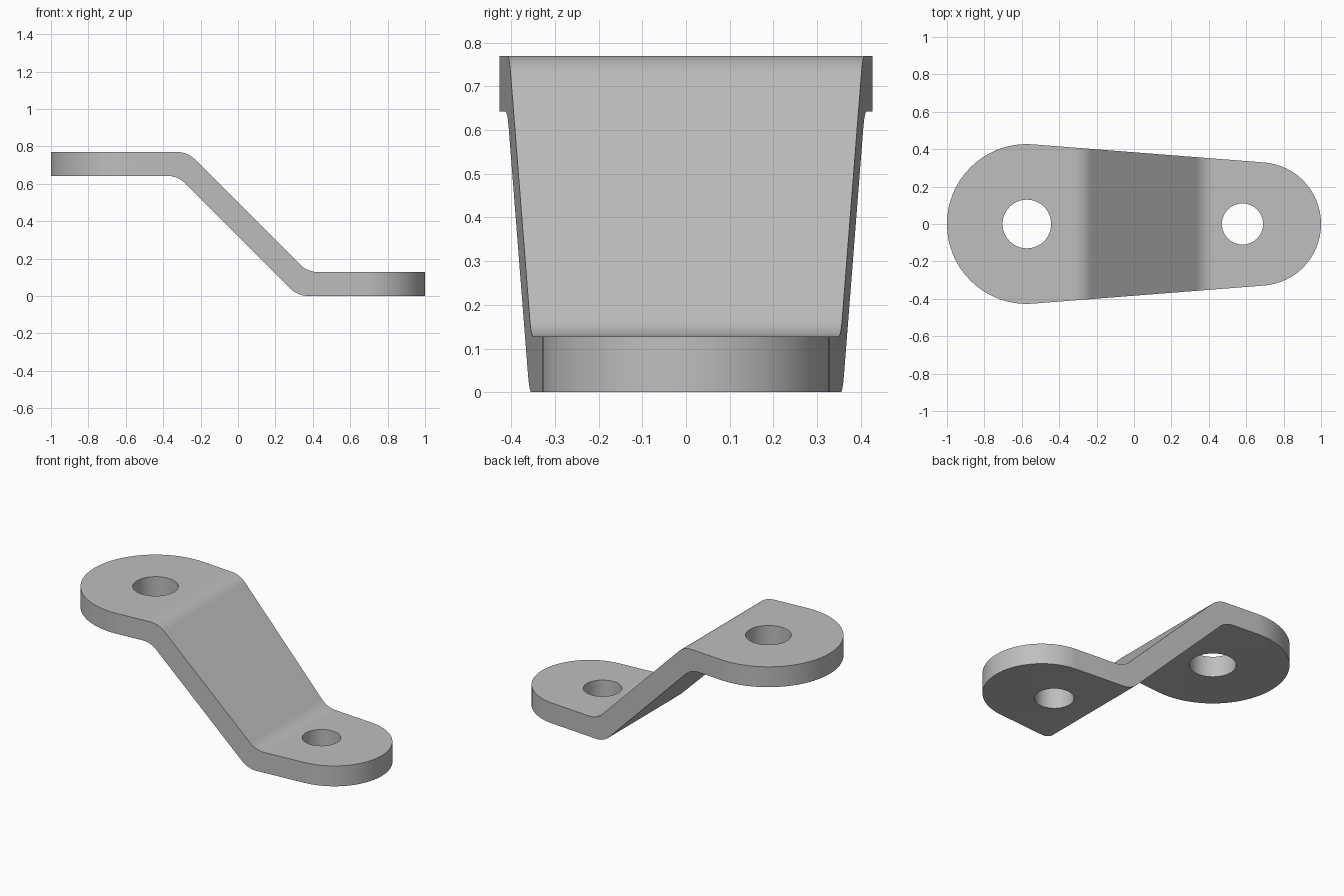
import bpy
import bmesh
from math import asin, cos, pi, radians, sin
from mathutils import Vector

cube = bpy.data.objects.get("Cube")
if cube:
    bpy.data.objects.remove(cube)

steel = bpy.data.materials.new("plain_grey")
steel.use_nodes = True
grey = (0.52, 0.52, 0.52, 1)
steel.diffuse_color = grey
steel.node_tree.nodes["Principled BSDF"].inputs["Base Color"].default_value = grey


def prism(name, points, direction):
    """Closed outline swept along a direction."""
    bm = bmesh.new()
    face = bm.faces.new([bm.verts.new(p) for p in points])
    swept = bmesh.ops.extrude_face_region(bm, geom=[face])
    moved = [v for v in swept["geom"] if isinstance(v, bmesh.types.BMVert)]
    bmesh.ops.translate(bm, verts=moved, vec=direction)
    bmesh.ops.recalc_face_normals(bm, faces=bm.faces)
    mesh = bpy.data.meshes.new(name)
    bm.to_mesh(mesh)
    bm.free()
    mesh.materials.append(steel)
    obj = bpy.data.objects.new(name, mesh)
    bpy.context.collection.objects.link(obj)
    return obj


def arc(cx, r, start, end, steps):
    angles = [start + (end - start) * i / steps for i in range(steps + 1)]
    return [(cx + r * cos(a), r * sin(a), -0.5) for a in angles]


def bend(corner, before, after, reach=0.055, steps=8):
    """Rounded corner between two neighbouring profile points."""
    c = Vector(corner)
    a = c + (Vector(before) - c).normalized() * reach
    b = c + (Vector(after) - c).normalized() * reach
    # circle tangent to both legs
    mid = (a + b) / 2
    centre = c + (mid - c) * (reach ** 2 / ((mid - c).length * (mid - c).length)) \
        if (mid - c).length > 0 else c
    radius = (a - centre).length
    return [centre + ((a.lerp(b, i / steps)) - centre).normalized() * radius
            for i in range(steps + 1)]


# Side profile of the bent strip
T = 0.128
TOP = 0.77
corners = [(-1.2, TOP), (0.5 - TOP, TOP), (0.5 - T, T), (1.2, T),
           (1.2, 0), (0.32, 0), (0.32 - TOP + T, TOP - T), (-1.2, TOP - T)]
profile = []
for i, c in enumerate(corners):
    if i in (1, 2, 5, 6):
        profile += bend(c, corners[i - 1], corners[i + 1])
    else:
        profile.append(c)
bracket = prism("bent_bracket", [(p[0], -0.6, p[1]) for p in profile], (0, 1.2, 0))

# Tapered plan outline with two round ends
big_r, small_r = 0.427, 0.33
big_x, small_x = big_r - 1, 1 - small_r
tilt = asin((big_r - small_r) / (small_x - big_x))
a = pi / 2 - tilt
outline = arc(small_x, small_r, -a, a, 48) + arc(big_x, big_r, a, 2 * pi - a, 64)
cutters = [(prism("plan_cutter", outline, (0, 0, 2)), "INTERSECT")]

# Bolt holes
for name, x, r in (("large_hole_cutter", big_x, 0.13), ("small_hole_cutter", 0.58, 0.11)):
    ring = arc(x, r, 0, 2 * pi, 64)[:-1]
    cutters.append((prism(name, ring, (0, 0, 2)), "DIFFERENCE"))

bpy.context.view_layer.objects.active = bracket
bracket.select_set(True)
for cutter, operation in cutters:
    mod = bracket.modifiers.new(cutter.name, "BOOLEAN")
    mod.object = cutter
    mod.operation = operation
    mod.solver = "EXACT"
    bpy.ops.object.modifier_apply(modifier=mod.name)
    bpy.data.objects.remove(cutter)

bpy.ops.object.shade_smooth_by_angle(angle=radians(30))
